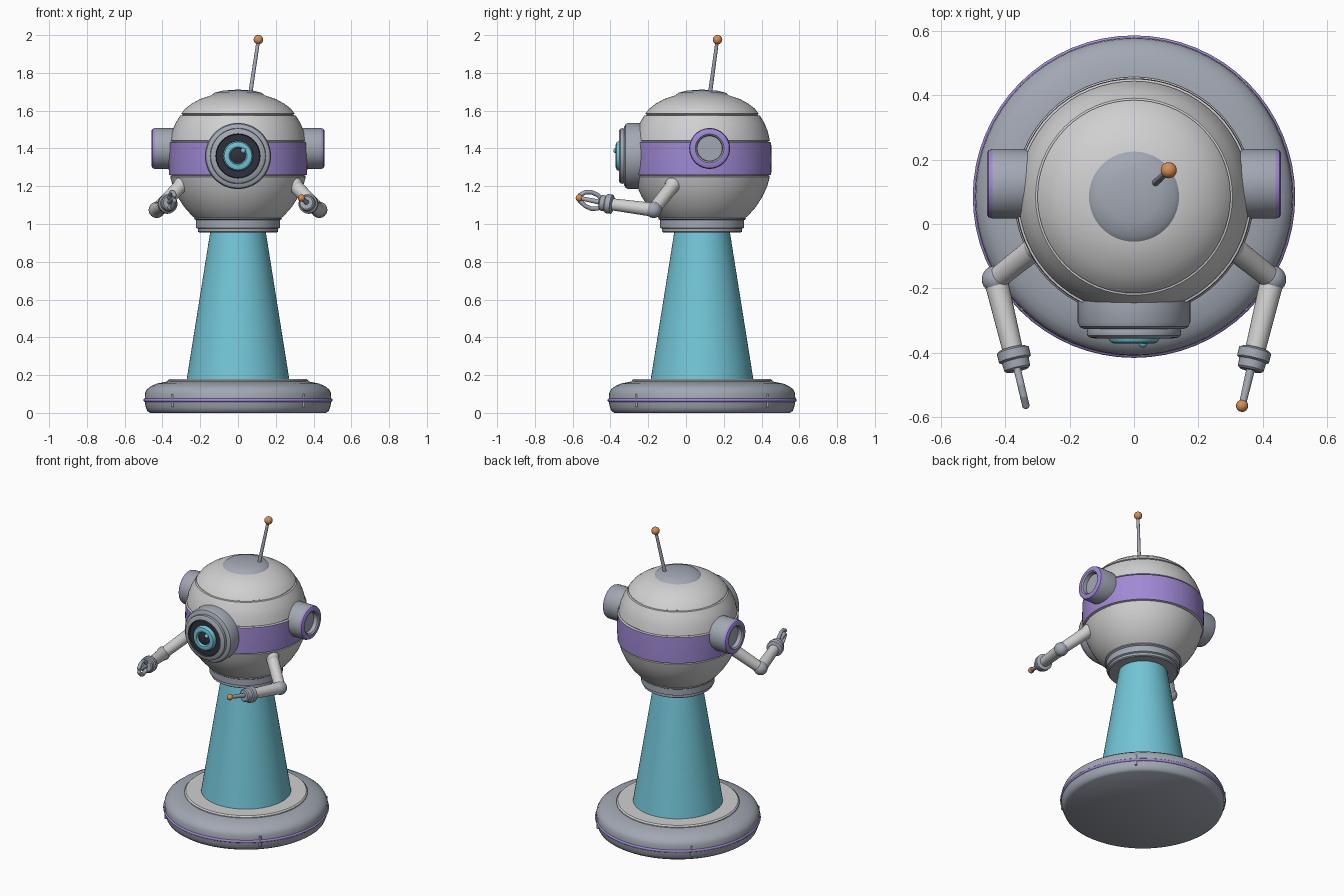
import bpy, bmesh, math
from mathutils import Vector

if "Cube" in bpy.data.objects:
    bpy.data.objects.remove(bpy.data.objects["Cube"])


def material(name, r, g, b):
    m = bpy.data.materials.new(name)
    m.diffuse_color = (r, g, b, 1)
    m.use_nodes = True
    m.node_tree.nodes["Principled BSDF"].inputs["Base Color"].default_value = m.diffuse_color
    return m


LIGHT = material("light grey", 0.63, 0.63, 0.64)
GREY = material("blue grey", 0.36, 0.39, 0.45)
PURPLE = material("purple", 0.35, 0.25, 0.66)
TEAL = material("teal", 0.17, 0.56, 0.68)
DARK = material("near black", 0.03, 0.03, 0.045)
ORANGE = material("orange", 0.68, 0.27, 0.09)
CY = 0.085  # y of the main axis


def finish(bm, name, mats, angle=35):
    me = bpy.data.meshes.new(name)
    bm.to_mesh(me)
    bm.free()
    ob = bpy.data.objects.new(name, me)
    bpy.context.collection.objects.link(ob)
    for m in mats:
        me.materials.append(m)
    bpy.ops.object.select_all(action='DESELECT')
    ob.select_set(True)
    bpy.context.view_layer.objects.active = ob
    bpy.ops.object.shade_smooth_by_angle(angle=math.radians(angle))
    return ob


def lathe(name, pts, mats, origin=(0, CY, 0), direction=(0, 0, 1), seg=64, bands=None, closed=False):
    """Spin (radius, height) points round an axis; bands maps segment number to material slot."""
    bm = bmesh.new()
    rot = Vector((0, 0, 1)).rotation_difference(Vector(direction).normalized())
    rings = []
    for r, h in pts:
        rings.append([bm.verts.new(Vector(origin) + rot @ Vector((
            r * math.cos(2 * math.pi * k / seg), r * math.sin(2 * math.pi * k / seg), h)))
            for k in range(seg)])
    n = len(pts)
    for i in range(n if closed else n - 1):
        a, b = rings[i], rings[(i + 1) % n]
        for k in range(seg):
            j = (k + 1) % seg
            f = bm.faces.new((a[k], a[j], b[j], b[k]))
            f.material_index = (bands or {}).get(i, 0)
    bmesh.ops.remove_doubles(bm, verts=bm.verts, dist=1e-5)
    bmesh.ops.recalc_face_normals(bm, faces=bm.faces)
    return finish(bm, name, mats)


def rod(name, a, b, r1, r2, mat, seg=24):
    a, b = Vector(a), Vector(b)
    L = (b - a).length
    return lathe(name, [(0, 0), (r1, 0), (r2, L), (0, L)], [mat], a, b - a, seg)


def ball(name, c, r, mat):
    pts = [(r * math.sin(math.pi * i / 16), -r * math.cos(math.pi * i / 16)) for i in range(17)]
    return lathe(name, pts, [mat], c, seg=24)


def torus(name, c, direction, R, r, mat, seg=64):
    pts = [(R + r * math.cos(math.pi * i / 6), r * math.sin(math.pi * i / 6)) for i in range(12)]
    return lathe(name, pts, [mat], c, direction, seg, closed=True)


# Base disc with trim, seams and pale top plate
lathe("base", [(0, 0), (0.465, 0), (0.48, 0.01), (0.488, 0.03), (0.494, 0.06), (0.494, 0.075),
               (0.492, 0.105), (0.482, 0.125), (0.46, 0.142), (0.43, 0.155), (0.37, 0.167), (0, 0.167)], [GREY])
torus("base_trim", (0, CY, 0.067), (0, 0, 1), 0.492, 0.009, PURPLE)
for i in range(4):
    a = math.pi / 4 + i * math.pi / 2
    d = Vector((math.cos(a), math.sin(a), 0))
    p = Vector((0, CY, 0)) + d * 0.492
    rod("base_seam", p + Vector((0, 0, 0.03)), p + Vector((0, 0, 0.1)), 0.007, 0.007, GREY, 12)
lathe("base_plate", [(0, 0.15), (0.372, 0.15), (0.372, 0.172), (0.364, 0.18), (0, 0.18)], [LIGHT])

# Tapered beam column and collar
lathe("beam", [(0, 0.175), (0.272, 0.175), (0.146, 0.965), (0, 0.965)], [TEAL])
lathe("collar", [(0, 0.955), (0.205, 0.955), (0.212, 0.96), (0.212, 0.975), (0.222, 0.98),
                 (0.222, 1.02), (0.232, 1.026), (0.23, 1.036), (0, 1.036)], [GREY])

# Round body with purple band and a groove below the crown
lathe("body", [(0, 1.02), (0.215, 1.02), (0.245, 1.045), (0.285, 1.09), (0.32, 1.145), (0.345, 1.2),
               (0.359, 1.25), (0.353, 1.253), (0.353, 1.257), (0.366, 1.26), (0.368, 1.345), (0.366, 1.432),
               (0.353, 1.435), (0.353, 1.439), (0.359, 1.442), (0.348, 1.49), (0.33, 1.535), (0.306, 1.574),
               (0.296, 1.576), (0.294, 1.581), (0.3, 1.584), (0.28, 1.61), (0.245, 1.637), (0.2, 1.662),
               (0.14, 1.682), (0, 1.69)],
      [LIGHT, PURPLE], bands={9: 1, 10: 1})
lathe("crown_cap", [(0.0, 1.66), (0.14, 1.66), (0.14, 1.682), (0.125, 1.695), (0.08, 1.706), (0, 1.712)], [GREY])

# Antenna
rod("antenna_rod", (0.065, 0.127, 1.69), (0.108, 0.166, 1.975), 0.011, 0.009, GREY)
ball("antenna_tip", (0.108, 0.167, 1.976), 0.025, ORANGE)

# Eye facing the front: housing, lens ring, dark face, iris and glint
F = (0, -1, 0)
E = (0, 0, 1.36)
lathe("eye_housing", [(0, 0.1), (0.168, 0.1), (0.175, 0.245), (0.175, 0.305), (0.169, 0.319),
                      (0.155, 0.327), (0, 0.327)], [GREY], E, F)
lathe("eye_ring", [(0, 0.32), (0.142, 0.32), (0.147, 0.335), (0.145, 0.347), (0.137, 0.353),
                   (0.118, 0.356), (0.114, 0.344), (0, 0.344)], [GREY, DARK], E, F, bands={5: 1, 6: 1})
lathe("iris", [(0.041, 0.34), (0.041, 0.36), (0.048, 0.37), (0.06, 0.372), (0.073, 0.367),
               (0.08, 0.355), (0.08, 0.34)], [TEAL], E, F)
lathe("pupil", [(0, 0.34), (0.042, 0.34), (0.042, 0.358), (0.02, 0.365), (0, 0.367)], [DARK], E, F)
ball("glint", (0.028, -0.37, 1.388), 0.014, TEAL)

for s, side in ((1, "right"), (-1, "left")):
    # Side pods with purple rim and recessed face
    lathe(side + "_pod", [(0, 0.25), (0.1, 0.25), (0.108, 0.34), (0.108, 0.44), (0.104, 0.452), (0.096, 0.457),
                          (0.076, 0.457), (0.068, 0.45), (0.066, 0.425), (0, 0.425)],
          [GREY, PURPLE, LIGHT], (0, 0.125, 1.4), (s, 0, 0), bands={4: 1, 5: 1, 3: 1})

    # Arms
    shoulder = Vector((s * 0.27, -0.045, 1.235))
    elbow = Vector((s * 0.43, -0.172, 1.075))
    wrist = Vector((s * 0.37, -0.42, 1.108))
    tip = Vector((s * 0.336, -0.565, 1.138))
    d = (wrist - elbow).normalized()
    ball(side + "_shoulder", (s * 0.3, -0.07, 1.207), 0.042, LIGHT)
    rod(side + "_upper_arm", shoulder, elbow, 0.038, 0.034, LIGHT)
    ball(side + "_elbow", elbow, 0.043, GREY)
    rod(side + "_forearm", elbow, wrist, 0.037, 0.031, LIGHT)
    lathe(side + "_cuff", [(0, -0.035), (0.04, -0.035), (0.051, -0.028), (0.051, 0), (0.043, 0.005),
                           (0.041, 0.03), (0.034, 0.036), (0, 0.036)], [GREY], wrist, d, 32)
    h = (tip - wrist).normalized()
    if s > 0:
        # Probe with a coloured tip
        rod("probe", wrist, tip, 0.014, 0.011, GREY)
        ball("probe_tip", tip, 0.019, ORANGE)
    else:
        # Gripper with two curved fingers and a middle one
        for k, nm in ((1, "upper"), (-1, "lower"), (0, "middle")):
            path = [(0.02, 0.015), (0.05, 0.036), (0.085, 0.044), (0.12, 0.036), (0.15, 0.014)]
            if k == 0:
                path = [(0.02, 0), (0.14, 0)]
            pts = [wrist + h * a + Vector((0, 0, k * b)) for a, b in path]
            for p, q in zip(pts, pts[1:]):
                rod(nm + "_finger", p, q, 0.0115, 0.0115, GREY, 16)
            for q in pts[1:]:
                ball(nm + "_knuckle", q, 0.0115, GREY)
